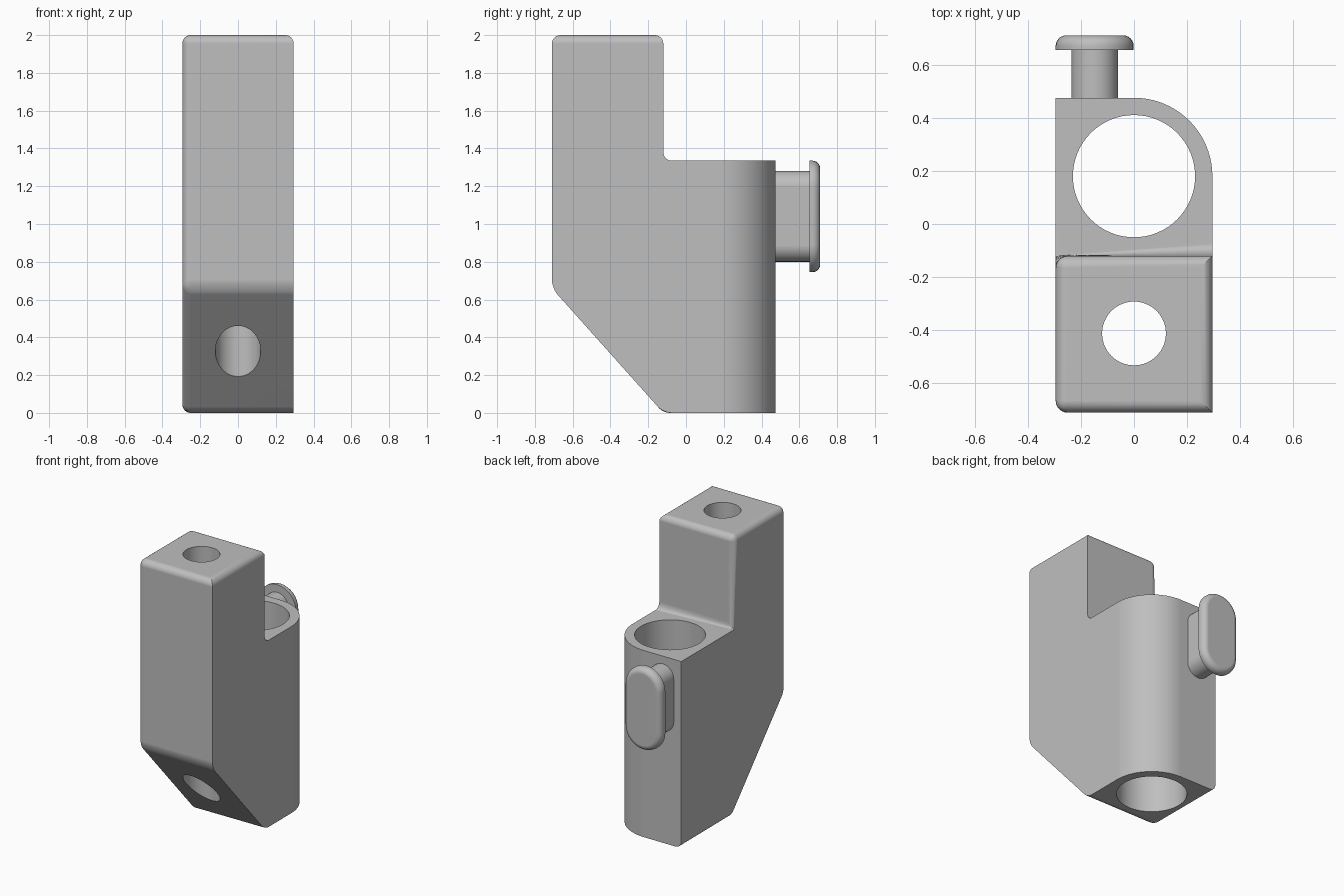
import bpy, bmesh, math
from mathutils import Vector

if "Cube" in bpy.data.objects:
    bpy.data.objects.remove(bpy.data.objects["Cube"], do_unlink=True)

grey = bpy.data.materials.new("plain grey")
grey.use_nodes = True
colour = (0.52, 0.52, 0.52, 1)
grey.diffuse_color = colour
grey.node_tree.nodes["Principled BSDF"].inputs["Base Color"].default_value = colour

HALF = 0.295                       # half width of the body
FRONT, STEP, BACK = -0.71, -0.12, 0.475
SHELF, TOP, SLOPE = 1.335, 2.0, 0.66
FILLET = 0.045


def prism(points, direction):
    """Solid made by sweeping a closed outline along a direction."""
    bm = bmesh.new()
    face = bm.faces.new([bm.verts.new(p) for p in points])
    swept = bmesh.ops.extrude_face_region(bm, geom=[face])["geom"]
    verts = [v for v in swept if isinstance(v, bmesh.types.BMVert)]
    bmesh.ops.translate(bm, verts=verts, vec=direction)
    bmesh.ops.recalc_face_normals(bm, faces=bm.faces)
    return bm


def add_object(name, bm):
    mesh = bpy.data.meshes.new(name)
    bm.to_mesh(mesh)
    bm.free()
    mesh.materials.append(grey)
    obj = bpy.data.objects.new(name, mesh)
    bpy.context.collection.objects.link(obj)
    return obj


def activate(obj):
    bpy.ops.object.select_all(action="DESELECT")
    obj.select_set(True)
    bpy.context.view_layer.objects.active = obj


def finish(obj):
    activate(obj)
    bpy.ops.object.shade_smooth_by_angle(angle=math.radians(28))
    weighted = obj.modifiers.new("even shading", "WEIGHTED_NORMAL")
    weighted.keep_sharp = True


def bevel(bm, edges, offset, segments):
    bmesh.ops.bevel(bm, geom=edges, offset=offset, segments=segments, profile=0.5,
                    affect="EDGES", offset_type="OFFSET", clamp_overlap=False)


def drill(obj, y, radius):
    """Vertical through hole."""
    bm = bmesh.new()
    bmesh.ops.create_cone(bm, cap_ends=True, segments=64, radius1=radius,
                          radius2=radius, depth=5)
    bmesh.ops.translate(bm, verts=bm.verts, vec=(0, y, 1))
    cutter = add_object("hole_cutter", bm)
    cutter.hide_render = True
    activate(obj)
    cut = obj.modifiers.new("hole", "BOOLEAN")
    cut.operation, cut.solver, cut.object = "DIFFERENCE", "EXACT", cutter
    bpy.ops.object.modifier_apply(modifier=cut.name)
    bpy.data.objects.remove(cutter, do_unlink=True)


def capsule(half_width, z_low, z_high, x, y, depth, steps=16):
    """Upright rounded-end slab, swept backwards from y."""
    points = []
    for centre, start in ((z_high - half_width, 0), (z_low + half_width, math.pi)):
        for i in range(steps + 1):
            a = start + math.pi * i / steps
            points.append((x + half_width * math.cos(a), y, centre + half_width * math.sin(a)))
    return prism(points, (0, depth, 0))


# Body: stepped side profile swept across the width
profile = [(FRONT, SLOPE), (STEP, 0), (BACK, 0), (BACK, SHELF),
           (STEP, SHELF), (STEP, TOP), (FRONT, TOP)]
bm = prism([(-HALF, y, z) for y, z in profile], (2 * HALF, 0, 0))


def is_filleted(edge):
    a, b = (v.co for v in edge.verts)
    mid = (a + b) / 2
    if mid.y > BACK - 0.01:
        return False
    if abs(a.x - b.x) > 0.1:                       # edges across the width
        return True
    if mid.x > 0:                                  # left side: only the top edge
        return mid.z > TOP - 0.01
    return abs(mid.z - SHELF) > 0.01 or mid.y < STEP + 0.01


bevel(bm, [e for e in bm.edges if is_filleted(e)], FILLET, 6)

# Large rounded back corner, concentric with the big hole
corner = [e for e in bm.edges
          if all(v.co.x > HALF - 0.001 and v.co.y > BACK - 0.001 for v in e.verts)]
bevel(bm, corner, HALF, 24)
body = add_object("body", bm)
drill(body, BACK - HALF, 0.23)
drill(body, -0.412, 0.12)
finish(body)

# Hook: short stem and a wider rounded plate behind the body
finish(add_object("hook_stem", capsule(0.088, 0.80, 1.28, -0.148, BACK - 0.01, 0.2)))

bm = capsule(0.147, 0.745, 1.335, -0.148, 0.655, 0.055)
outer = [e for e in bm.edges if all(v.co.y > 0.7 for v in e.verts)]
bevel(bm, outer, 0.04, 6)
finish(add_object("hook_plate", bm))
